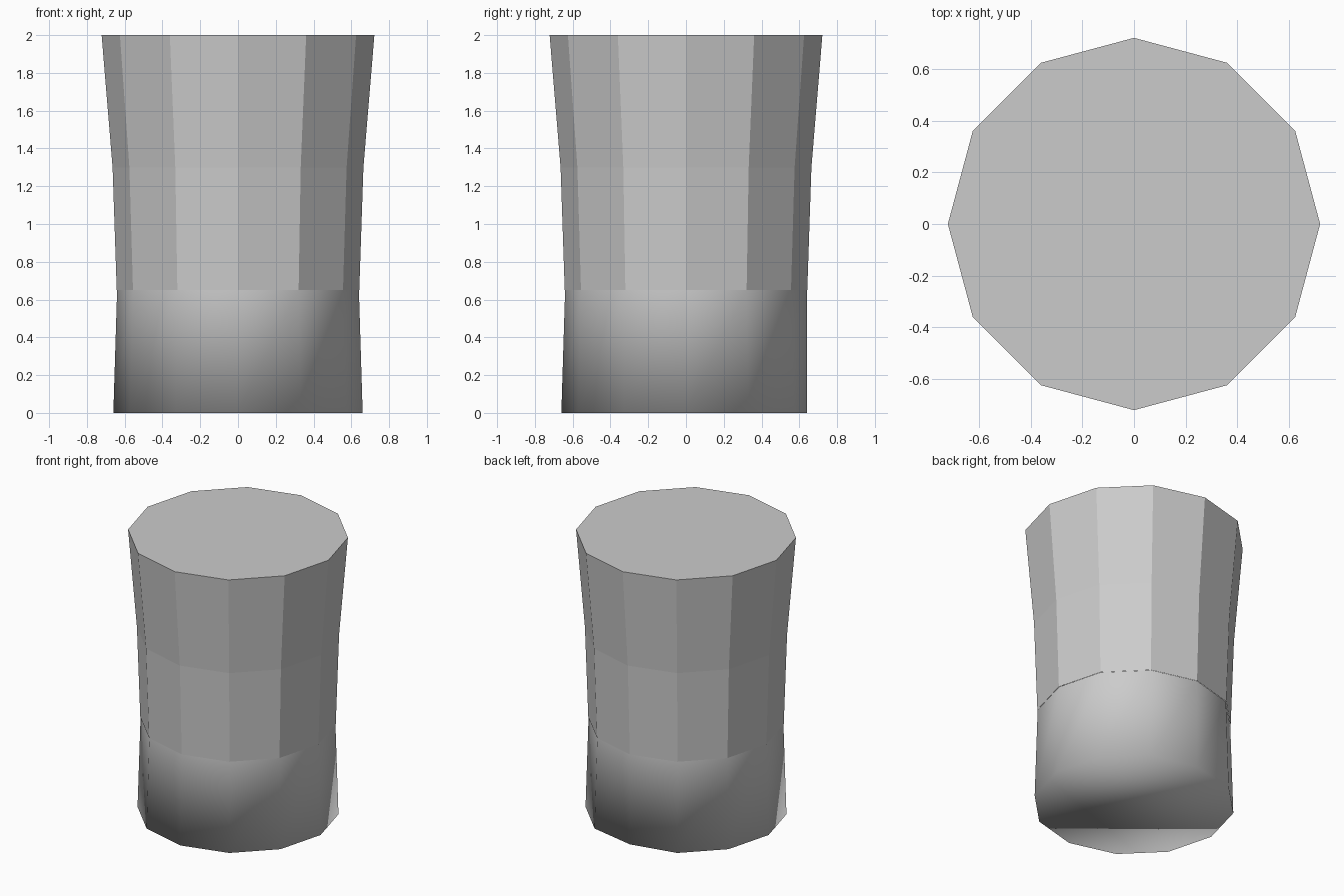
import bpy, bmesh
from math import cos, sin, pi

if "Cube" in bpy.data.objects:
    bpy.data.objects.remove(bpy.data.objects["Cube"])

SIDES = 12


def lathe(name, profile, smooth, cap_first, cap_last):
    """Twelve-sided turned shell from (radius, height) rings."""
    bm = bmesh.new()
    rings = [[bm.verts.new((r * cos(2 * pi * i / SIDES), r * sin(2 * pi * i / SIDES), z))
              for i in range(SIDES)] for r, z in profile]
    for low, high in zip(rings, rings[1:]):
        for i in range(SIDES):
            j = (i + 1) % SIDES
            bm.faces.new((low[i], low[j], high[j], high[i]))
    if cap_first:
        bm.faces.new(rings[0][::-1])
    if cap_last:
        bm.faces.new(rings[-1])
    for f in bm.faces:
        f.smooth = smooth
    mesh = bpy.data.meshes.new(name)
    bm.to_mesh(mesh)
    bm.free()
    obj = bpy.data.objects.new(name, mesh)
    bpy.context.collection.objects.link(obj)
    return obj


# faceted flared body with flat top
lathe("upper_body", [(0.642, 0.65), (0.664, 1.3), (0.722, 2.0)], False, False, True)

# smooth-shaded foot band with closed underside
base = lathe("base_band", [(0.66, 0.0), (0.64, 0.65)], True, True, False)

# slight dent at the back of the bottom rim
base.data.vertices[SIDES // 4].co.y = 0.64
